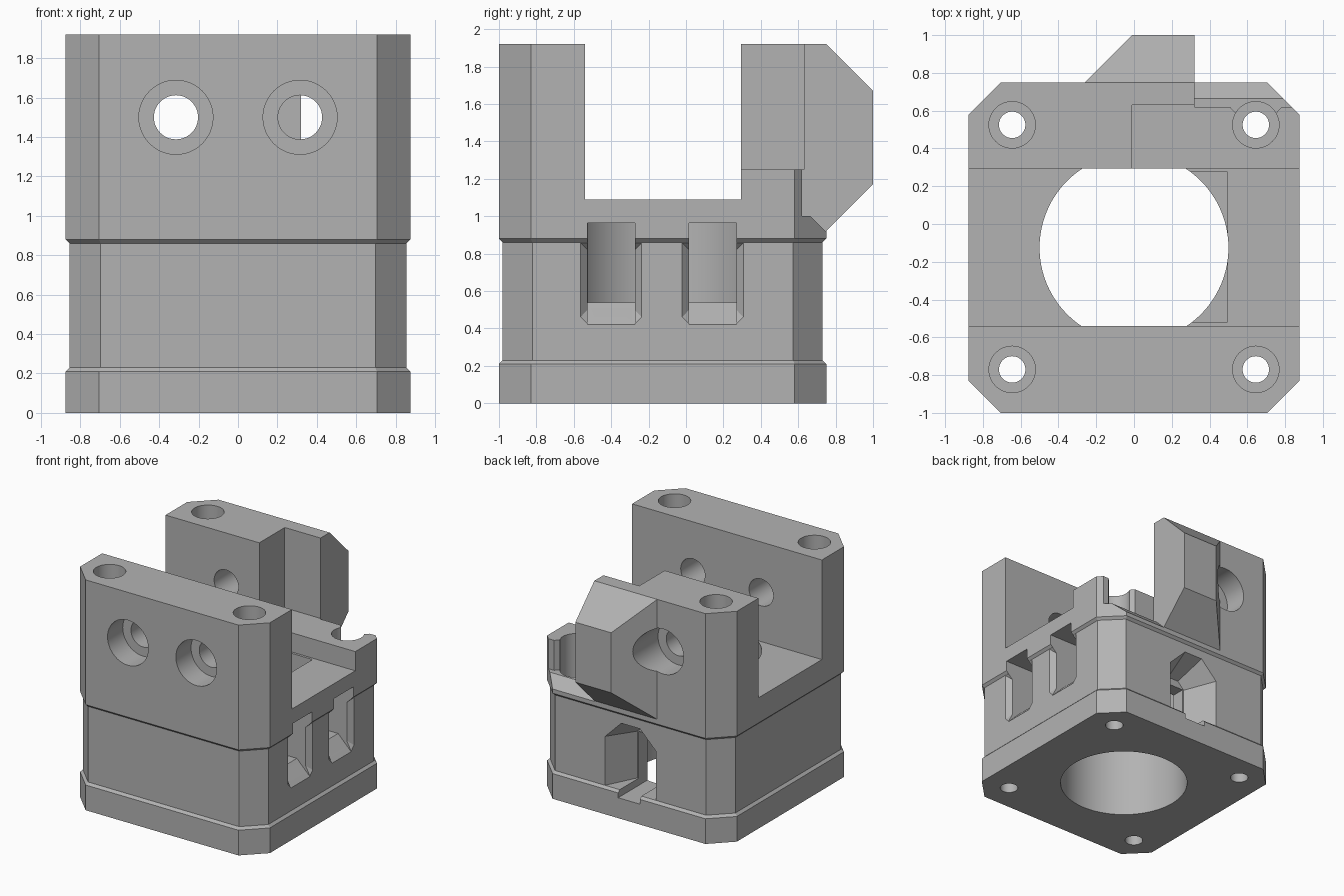
import bpy, bmesh, math
from mathutils import Matrix

if "Cube" in bpy.data.objects:
    bpy.data.objects.remove(bpy.data.objects["Cube"], do_unlink=True)

grey = bpy.data.materials.new("plain_grey")
grey.use_nodes = True
grey.diffuse_color = (0.45, 0.45, 0.45, 1)
grey.node_tree.nodes["Principled BSDF"].inputs["Base Color"].default_value = (0.45, 0.45, 0.45, 1)


def finish(name, bm):
    bmesh.ops.recalc_face_normals(bm, faces=bm.faces)
    mesh = bpy.data.meshes.new(name)
    bm.to_mesh(mesh)
    bm.free()
    mesh.materials.append(grey)
    ob = bpy.data.objects.new(name, mesh)
    bpy.context.collection.objects.link(ob)
    return ob


def hull(name, points):
    bm = bmesh.new()
    for p in points:
        bm.verts.new(p)
    bmesh.ops.convex_hull(bm, input=bm.verts)
    bmesh.ops.dissolve_limit(bm, angle_limit=0.01, verts=bm.verts, edges=bm.edges)
    return finish(name, bm)


def box(name, x, y, z):
    return hull(name, [(a, b, c) for a in x for b in y for c in z])


def prism(name, profile, axis, lo, hi):
    """Extrude a 2D profile along an axis (0 = x, 1 = y, 2 = z)."""
    bm = bmesh.new()
    rings = [[bm.verts.new((*p[:axis], d, *p[axis:])) for p in profile] for d in (lo, hi)]
    bm.faces.new(rings[0])
    bm.faces.new(rings[1])
    for i in range(len(profile)):
        j = (i + 1) % len(profile)
        bm.faces.new((rings[0][i], rings[0][j], rings[1][j], rings[1][i]))
    return finish(name, bm)


def rod(name, x, y, z, r, length, along_y=False, sides=48):
    bm = bmesh.new()
    bmesh.ops.create_cone(bm, cap_ends=True, segments=sides, radius1=r, radius2=r, depth=length)
    if along_y:
        bm.transform(Matrix.Rotation(math.pi / 2, 4, "X"))
    bm.transform(Matrix.Translation((x, y, z)))
    return finish(name, bm)


def combine(target, tool, operation="DIFFERENCE"):
    mod = target.modifiers.new("cut", "BOOLEAN")
    mod.operation = operation
    mod.solver = "EXACT"
    mod.object = tool
    bpy.context.view_layer.objects.active = target
    bpy.ops.object.modifier_apply(modifier=mod.name)
    bpy.data.objects.remove(tool, do_unlink=True)


# Body: chamfered block with a slightly narrower waist
def outline(inset):
    x, y, c = 0.875 - inset, 0.875 - inset, 0.17 - 0.586 * inset
    quarter = [(x, y - c), (x - c, y)]
    pts = quarter + [(-a, b) for a, b in quarter[::-1]]
    pts += [(-a, -b) for a, b in pts]
    return [(a, b - 0.125) for a, b in pts]


bm = bmesh.new()
levels = [(0, 0), (0.21, 0), (0.23, 0.02), (0.86, 0.02), (0.88, 0), (1.92, 0)]
rings = [[bm.verts.new((x, y, z)) for x, y in outline(inset)] for z, inset in levels]
bm.faces.new(rings[0])
bm.faces.new(rings[-1])
for low, high in zip(rings, rings[1:]):
    for i in range(8):
        j = (i + 1) % 8
        bm.faces.new((low[i], low[j], high[j], high[i]))
body = finish("mount_body", bm)

# Open channel between the two upright walls, and the stepped back corner
combine(body, box("channel", (-1, 1), (-0.54, 0.295), (1.09, 2.1)))
combine(body, box("wall_step", (-0.01, 1), (0.2, 0.63), (1.25, 2.1)))
combine(body, prism("corner_step", [(0.62, 2.1), (0.62, 1.0), (0.665, 1.0), (0.765, 0.9), (1.1, 0.9), (1.1, 2.1)],
                    0, 0.32, 1.1))

# Hooked lug on the back wall
lug = [(0.32, y, z) for y, z in
       [(0.68, 1.92), (0.75, 1.92), (1, 1.67), (1, 1.17), (0.75, 0.92), (0.68, 0.92)]]
lug += [(-0.26, y, z) for y in (0.68, 0.75) for z in (0.92, 1.92)]
lug += [(-0.01, 1, z) for z in (1.17, 1.67)]
combine(body, hull("back_lug", lug), "UNION")

# Main bore and the flat relief beside it
combine(body, rod("main_bore", 0, -0.125, 0.495, 0.5, 1.19, sides=96))
combine(body, box("bore_relief", (0.2, 0.495), (-0.52, 0.275), (0.54, 1.2)))

# Corner screw holes with deep counterbores
for x in (-0.645, 0.645):
    for y in (-0.77, 0.525):
        combine(body, rod("screw_hole", x, y, 1, 0.07, 2.4))
        combine(body, rod("screw_counterbore", x, y, 1.3, 0.123, 2.0))
combine(body, prism("notch_flare", [(0.49, 0.64), (0.54, 0.585), (0.75, 0.585), (0.80, 0.64)], 2, 1.0, 1.4))

# Cross bolts through the upright walls
for x in (-0.315, 0.315):
    combine(body, rod("front_bolt_hole", x, -0.8, 1.5, 0.112, 0.7, True))
    combine(body, rod("front_bolt_counterbore", x, -1, 1.5, 0.188, 0.4, True))
combine(body, rod("back_bolt_hole", -0.315, 0.6, 1.5, 0.112, 0.8, True))
combine(body, rod("back_bolt_counterbore", -0.315, 0.85, 1.5, 0.188, 0.6, True))

# Two side windows with ramped sills and flared edges
for y in (-0.4, 0.143):
    combine(body, prism("side_window", [(0.3, 0.54), (0.735, 0.54), (0.855, 0.42), (1, 0.42), (1, 0.965), (0.3, 0.965)],
                        1, y - 0.126, y + 0.126))
    flare = []
    for x, half, low, top in ((0.815, 0.126, 0.46, 0.82), (0.857, 0.165, 0.42, 0.86)):
        flare += [(x, y + s * half, z) for s in (-1, 1) for z in (low + 0.04, top)]
        flare += [(x, y + s * (half - 0.04), low) for s in (-1, 1)]
    combine(body, hull("window_flare", flare))

# Tapered port in the back, opening into the bore
port = []
for y, half, top, cut in ((0.76, 0.25, 0.8, 0.16), (0.48, 0.11, 0.68, 0.06)):
    for s in (-1, 1):
        port += [(s * half, y, 0.23), (s * half, y, top - cut), (s * (half - cut), y, top)]
combine(body, hull("port_funnel", port))
combine(body, box("port_channel", (-0.1, 0.1), (0.2, 0.9), (0.17, 0.62)))

# Smooth bores, crisp edges
bpy.ops.object.select_all(action="DESELECT")
body.select_set(True)
bpy.context.view_layer.objects.active = body
bpy.ops.object.shade_smooth_by_angle(angle=math.radians(20))
